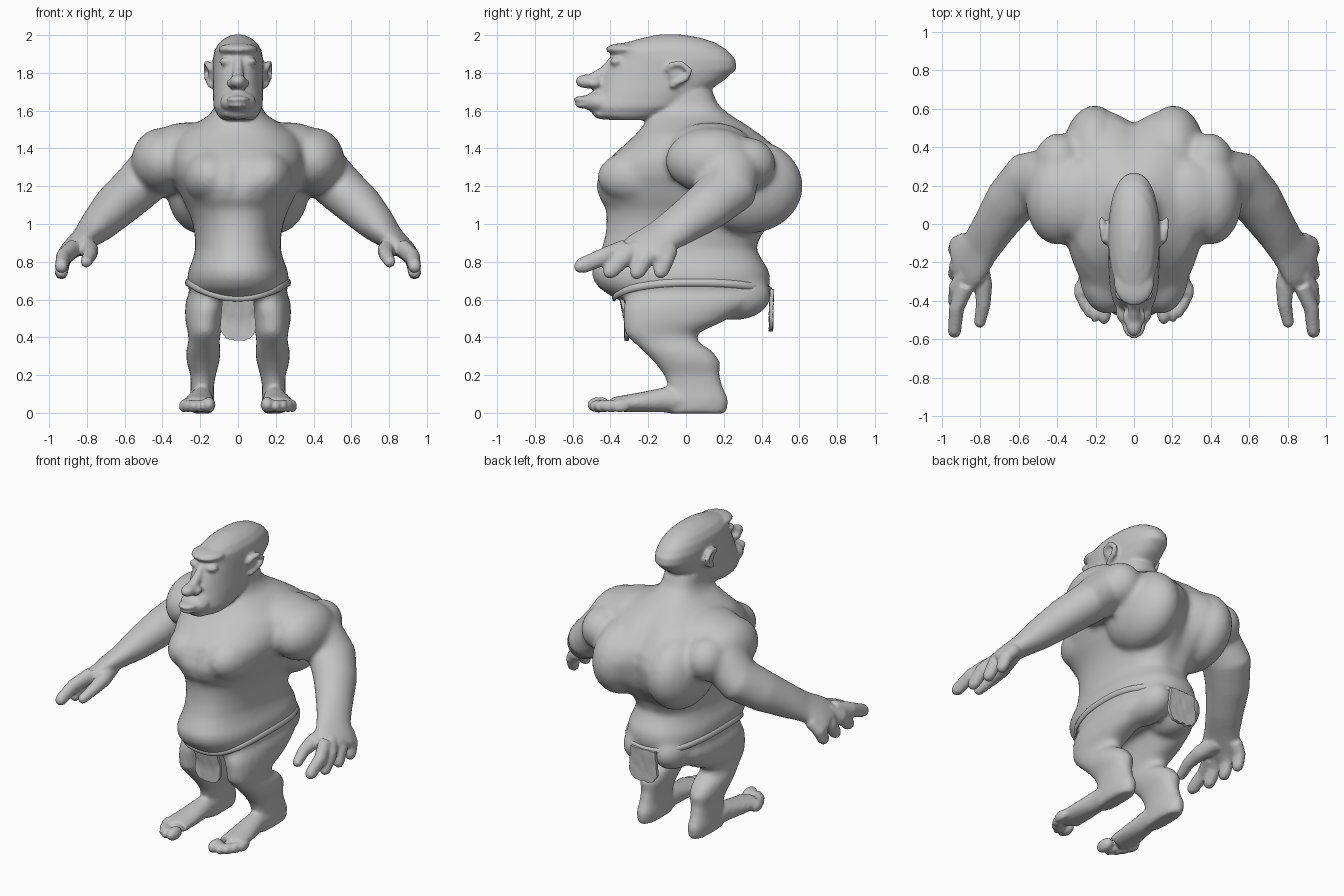
import bpy, bmesh, math, random
from mathutils import Vector, Matrix

random.seed(4)
if "Cube" in bpy.data.objects:
    bpy.data.objects.remove(bpy.data.objects["Cube"])

grey = bpy.data.materials.new("clay_grey")
grey.use_nodes = True
grey.diffuse_color = (0.55, 0.55, 0.55, 1)
grey.node_tree.nodes["Principled BSDF"].inputs["Base Color"].default_value = grey.diffuse_color


def finish(bm, name, angle=60):
    """Turn a bmesh into a smooth shaded object."""
    bmesh.ops.recalc_face_normals(bm, faces=bm.faces[:])
    mesh = bpy.data.meshes.new(name)
    bm.to_mesh(mesh)
    bm.free()
    mesh.materials.append(grey)
    obj = bpy.data.objects.new(name, mesh)
    bpy.context.collection.objects.link(obj)
    bpy.ops.object.select_all(action='DESELECT')
    obj.select_set(True)
    bpy.context.view_layer.objects.active = obj
    bpy.ops.object.shade_smooth_by_angle(angle=math.radians(angle))
    return obj


def fuse(obj, voxel, iterations):
    """Melt overlapping parts into one relaxed skin."""
    melt = obj.modifiers.new("melt", 'REMESH')
    melt.mode = 'VOXEL'
    melt.voxel_size = voxel
    melt.use_smooth_shade = True
    relax = obj.modifiers.new("relax", 'SMOOTH')
    relax.factor = 0.5
    relax.iterations = iterations
    for name in ("melt", "relax"):
        bpy.ops.object.modifier_apply(modifier=name)


def skin(bm, rings, closed=False):
    """Bridge rings of points into a closed surface."""
    loops = [[bm.verts.new(p) for p in ring] for ring in rings]
    pairs = list(zip(loops, loops[1:]))
    if closed:
        pairs.append((loops[-1], loops[0]))
    else:
        bm.faces.new(loops[0])
        bm.faces.new(loops[-1])
    for a, b in pairs:
        for i in range(len(a)):
            j = (i + 1) % len(a)
            bm.faces.new((a[i], a[j], b[j], b[i]))


def outline(front, back, half, middle=0.0, widest=0.5, count=48):
    """Horizontal egg-shaped section as (x, y) pairs."""
    centre = front + widest * (back - front)
    points = []
    for i in range(count):
        t = math.tau * i / count
        c, s = math.cos(t), math.sin(t)
        x = half * math.copysign(abs(c) ** 0.86, c)
        y = abs(s) ** 0.86 * ((back - centre) if s > 0 else (front - centre))
        points.append((middle + x, centre + y))
    return points


def furrow(x, y, z):
    """Depth of the spine and breastbone grooves."""
    if y > 0.15:
        return -0.09 * math.exp(-(x / .08) ** 2 - ((z - 1.2) / .25) ** 2)
    if y < -0.15:
        return 0.03 * math.exp(-(x / .025) ** 2 - ((z - 1.24) / .1) ** 2)
    return 0


def stack(bm, levels, side=1, widest=0.5, groove=lambda x, y, z: 0):
    """Loft of horizontal sections: z, front, back, half width, middle."""
    skin(bm, [[(side * x, y + groove(x, y, z), z) for x, y in outline(*rest, widest=widest)]
              for z, *rest in levels])


def blob(bm, centre, size, side=1):
    place = Matrix.Translation((side * centre[0], centre[1], centre[2]))
    bmesh.ops.create_uvsphere(bm, u_segments=24, v_segments=16, radius=1,
                              matrix=place @ Matrix.Diagonal((*size, 1)))


def tube(bm, path, wide, thin=None, axis=(0, 0, 1), side=1, closed=False, count=16):
    """Oval tube along a path with a rounded tip."""
    thin = thin or wide
    points = [Vector((side * x, y, z)) for x, y, z in path]
    guide = Vector((side * axis[0], axis[1], axis[2]))
    last = len(points) - 1
    rings = []
    for i, p in enumerate(points):
        before = points[i - 1] if i or closed else p
        after = points[(i + 1) % len(points)] if i < last or closed else p
        along = (after - before).normalized()
        v = along.cross(guide).normalized()
        u = v.cross(along)
        rings.append([p + u * wide[i] * math.cos(math.tau * k / count)
                      + v * thin[i] * math.sin(math.tau * k / count) for k in range(count)])
    skin(bm, rings, closed)
    if not closed:
        r = min(wide[-1], thin[-1])
        blob(bm, points[-1], (r, r, r))


# Torso and neck
masses = bmesh.new()
torso = [(.57, -.30, .32, .17), (.62, -.40, .42, .235), (.66, -.46, .44, .262),
         (.71, -.495, .45, .27), (.76, -.50, .44, .262), (.81, -.475, .41, .24),
         (.87, -.445, .385, .225), (.95, -.425, .43, .23), (1.02, -.42, .505, .245),
         (1.08, -.425, .56, .27), (1.13, -.46, .59, .295), (1.2, -.485, .61, .325),
         (1.26, -.47, .61, .355), (1.33, -.43, .575, .37), (1.4, -.35, .50, .365),
         (1.47, -.27, .415, .33), (1.53, -.22, .325, .23), (1.58, -.19, .24, .145),
         (1.63, -.17, .175, .12), (1.73, -.16, .13, .11)]
stack(masses, torso, widest=0.55, groove=furrow)

for s in (1, -1):
    # Chest, back, trapezius, shoulder and buttock masses
    for centre, size in [((.145, -.23, 1.25), (.145, .24, .15)),
                         ((.205, .33, 1.2), (.175, .29, .25)),
                         ((.27, .13, 1.41), (.2, .22, .128)),
                         ((.40, .135, 1.335), (.165, .245, .175)),
                         ((.39, .32, 1.32), (.13, .155, .14)),
                         ((.11, .255, .62), (.12, .195, .13))]:
        blob(masses, centre, size, s)

    # Arm down to the wrist and palm
    tube(masses, [(.36, .2, 1.35), (.46, .23, 1.27), (.55, .22, 1.18), (.65, .11, 1.09),
                  (.735, -.02, 1.0), (.80, -.12, .935), (.865, -.20, .88), (.905, -.24, .84)],
         (.15, .165, .16, .14, .12, .115, .14, .14), (.14, .14, .13, .12, .098, .07, .055, .045),
         axis=(-.1, -1, 0), side=s, count=24)

    # Leg
    stack(masses, [(.67, -.28, .34, .10, .14), (.6, -.32, .36, .125, .15),
                   (.55, -.335, .30, .113, .168), (.48, -.33, .19, .1, .178),
                   (.42, -.325, .06, .086, .178), (.38, -.285, .055, .081, .18),
                   (.33, -.23, .14, .092, .183), (.27, -.17, .182, .087, .185),
                   (.2, -.115, .178, .067, .185), (.13, -.095, .198, .06, .19),
                   (.07, -.11, .228, .066, .19), (-.004, -.11, .215, .06, .19)], s)

base = finish(masses, "base")
fuse(base, 0.018, 6)
body = bmesh.new()
body.from_mesh(base.data)
bpy.data.objects.remove(base)

# Head: jaw, face and long skull
stack(body, [(1.55, -.40, -.20, .08), (1.57, -.47, -.12, .105), (1.62, -.50, .0, .13),
             (1.7, -.465, .11, .133), (1.76, -.445, .2, .132), (1.82, -.42, .268, .133),
             (1.87, -.39, .262, .133), (1.92, -.39, .22, .125), (1.96, -.32, .155, .1),
             (1.985, -.23, .08, .068), (2.002, -.15, -.02, .03)])
blob(body, (0, -.31, 1.925), (.105, .115, .034))                     # brow
tube(body, [(0, -.38, 1.88), (0, -.43, 1.81), (0, -.5, 1.76)], (.02, .028, .036))
blob(body, (0, -.52, 1.755), (.044, .066, .038))                     # nose tip
blob(body, (0, -.455, 1.645), (.095, .09, .06))                      # muzzle
blob(body, (0, -.525, 1.66), (.062, .072, .02))                      # upper lip
blob(body, (0, -.52, 1.63), (.057, .068, .02))                       # lower lip
blob(body, (0, -.43, 1.585), (.08, .065, .032))                      # chin

for s in (1, -1):
    # Face details and ears
    blob(body, (.055, -.365, 1.86), (.045, .038, .024), s)
    blob(body, (.035, -.485, 1.745), (.026, .038, .024), s)
    blob(body, (.135, -.045, 1.795), (.024, .055, .052), s)
    tube(body, [(.14, -.10, 1.81), (.158, -.08, 1.842), (.165, -.025, 1.85), (.168, .02, 1.81),
                (.162, .0, 1.77), (.152, -.045, 1.75), (.145, -.07, 1.735)],
         (.017,) * 7, axis=(1, 0, 0), side=s)

    # Fingers from little finger to index, then thumb
    for root, knuckle, tip in [((-.09, .87), (-.11, .81), (-.135, .745)),
                               ((-.18, .87), (-.22, .81), (-.262, .74)),
                               ((-.26, .87), (-.33, .82), (-.405, .745)),
                               ((-.32, .87), (-.44, .825), (-.56, .775))]:
        tube(body, [(.875, *root), (.925, *knuckle), (.935, *tip)],
             (.044, .04, .034), (.05, .047, .042), axis=(1, 0, 0), side=s)
    tube(body, [(.82, -.18, .89), (.785, -.32, .86), (.785, -.42, .835), (.803, -.51, .80)],
         (.055, .048, .038, .031), axis=(1, 0, 0), side=s)

    # Foot and toes
    tube(body, [(.19, .08, .06), (.195, -.1, .07), (.205, -.24, .056), (.215, -.37, .046)],
         (.055, .064, .08, .088), (.058, .068, .053, .04), axis=(1, 0, 0), side=s)
    blob(body, (.155, -.46, .043), (.036, .064, .042), s)
    for x, y in [(.205, -.46), (.24, -.435), (.267, -.395), (.288, -.35)]:
        blob(body, (x, y, .036), (.024, .054, .034), s)

# One continuous skin
fuse(finish(body, "body"), 0.011, 3)


# Waist cord that follows the torso section and dips in front
def waist(z):
    for a, b in zip(torso, torso[1:]):
        if a[0] <= z <= b[0]:
            f = (z - a[0]) / (b[0] - a[0])
            return [p + f * (q - p) for p, q in zip(a[1:], b[1:])]


cord = []
for i in range(48):
    s = math.sin(math.tau * i / 48)
    z = 0.69 - (0.04 if s > 0 else 0.08) * s * s
    front, back, half = waist(z)
    cord.append((*outline(front, back + .01, half + .002, widest=.55)[i], z))
belt = bmesh.new()
tube(belt, cord, (.02,) * 48, (.012,) * 48, closed=True, count=8)
finish(belt, "waist_cord")


# Hanging cloths with ragged rounded hems
def flap(name, half, top, bottom, y_top, y_bottom):
    bm = bmesh.new()
    rings = []
    for i in range(13):
        u = i / 6 - 1
        hem = bottom + 0.06 * abs(u) ** 4 + random.uniform(0, .012)
        column = []
        for k in range(9):
            f = k / 8
            y = y_top + (y_bottom - y_top) * min(1, f * 1.6) + random.uniform(-.003, .003)
            column.append(Vector((half * u * (0.85 + .15 * f), y, top + (hem - top) * f)))
        back = [p + Vector((0, .02, 0)) for p in reversed(column)]
        rings.append(column + back)
    skin(bm, rings)
    finish(bm, name)


flap("front_cloth", .095, .64, .38, -.36, -.325)
flap("back_cloth", .105, .655, .43, .445, .44)
